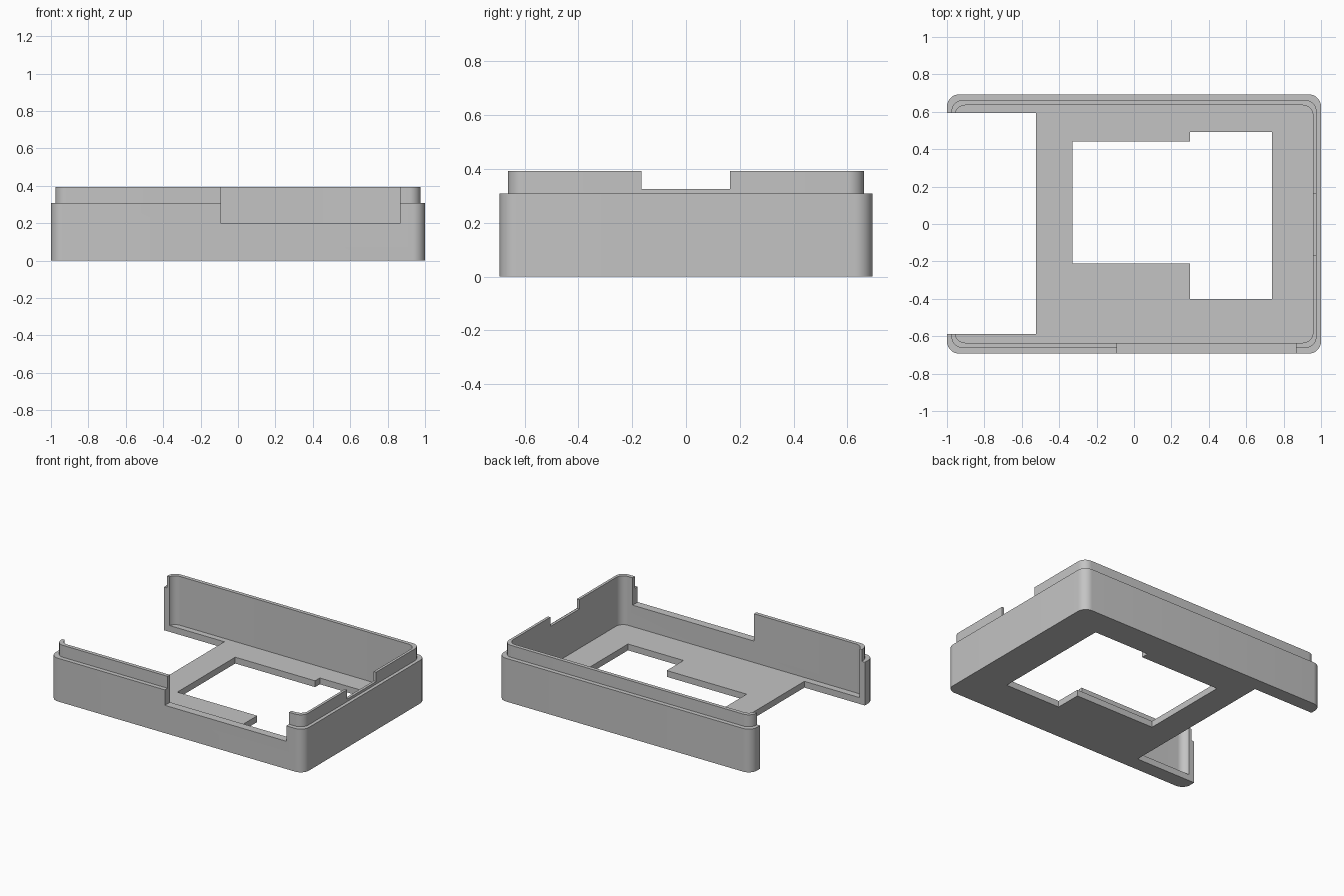
import bpy
import bmesh
import math

cube = bpy.data.objects.get("Cube")
if cube:
    bpy.data.objects.remove(cube, do_unlink=True)

# One plain grey for the whole tray
grey = bpy.data.materials.new("light_grey_plastic")
grey.use_nodes = True
grey.diffuse_color = (0.55, 0.55, 0.55, 1)
grey.node_tree.nodes["Principled BSDF"].inputs["Base Color"].default_value = (0.55, 0.55, 0.55, 1)


def prism(name, outline, z0, z1):
    """Extrude a counter-clockwise outline from z0 to z1."""
    bm = bmesh.new()
    base = bm.faces.new([bm.verts.new((x, y, z0)) for x, y in outline])
    top = bmesh.ops.extrude_face_region(bm, geom=[base])["geom"]
    bmesh.ops.translate(bm, vec=(0, 0, z1 - z0),
                        verts=[v for v in top if isinstance(v, bmesh.types.BMVert)])
    bmesh.ops.recalc_face_normals(bm, faces=bm.faces)
    mesh = bpy.data.meshes.new(name)
    bm.to_mesh(mesh)
    bm.free()
    mesh.materials.append(grey)
    obj = bpy.data.objects.new(name, mesh)
    bpy.context.collection.objects.link(obj)
    return obj


def rectangle(x0, x1, y0, y1):
    return [(x0, y0), (x1, y0), (x1, y1), (x0, y1)]


def rounded(hx, hy, r, steps=10):
    """Rounded rectangle outline centred on the origin."""
    points = []
    for i, (sx, sy) in enumerate([(1, 1), (-1, 1), (-1, -1), (1, -1)]):
        for k in range(steps + 1):
            a = (i + k / steps) * math.pi / 2
            points.append((sx * (hx - r) + r * math.cos(a), sy * (hy - r) + r * math.sin(a)))
    return points


def combine(target, tool, operation):
    """Apply a boolean to the target and discard the tool."""
    tool.hide_render = True
    mod = target.modifiers.new(operation, 'BOOLEAN')
    mod.operation = operation
    mod.solver = 'EXACT'
    mod.object = tool
    bpy.context.view_layer.update()
    graph = bpy.context.evaluated_depsgraph_get()
    result = bpy.data.meshes.new_from_object(target.evaluated_get(graph))
    target.modifiers.clear()
    target.data = result
    bpy.data.objects.remove(tool, do_unlink=True)


# Outer shell with the stepped lip on top
tray = prism("enclosure_tray", rounded(1.0, 0.693, 0.065), 0, 0.308)
combine(tray, prism("lip", rounded(0.976, 0.662, 0.06), 0.2, 0.393), 'UNION')

# Hollow interior, leaving a thin floor
combine(tray, prism("cavity", rounded(0.957, 0.635, 0.055), 0.045, 0.6), 'DIFFERENCE')

# Stepped window through the floor
window = [(-0.33, -0.212), (0.3, -0.212), (0.3, -0.4), (0.738, -0.4),
          (0.738, 0.493), (0.3, 0.493), (0.3, 0.44), (-0.33, 0.44)]
combine(tray, prism("floor_window", window, -0.2, 0.2), 'DIFFERENCE')

# Open end, front wall recess and side lip notch
cuts = {
    "open_end": (rectangle(-1.2, -0.523, -0.587, 0.593), -0.2, 0.6),
    "front_recess": (rectangle(-0.092, 0.866, -0.9, -0.5), 0.198, 0.6),
    "side_notch": (rectangle(0.8, 1.2, -0.165, 0.163), 0.326, 0.6),
}
for name, (outline, z0, z1) in cuts.items():
    combine(tray, prism(name, outline, z0, z1), 'DIFFERENCE')

# Smooth rounded corners, keep hard edges
bpy.ops.object.select_all(action='DESELECT')
tray.select_set(True)
bpy.context.view_layer.objects.active = tray
bpy.ops.object.shade_smooth_by_angle(angle=math.radians(30))
